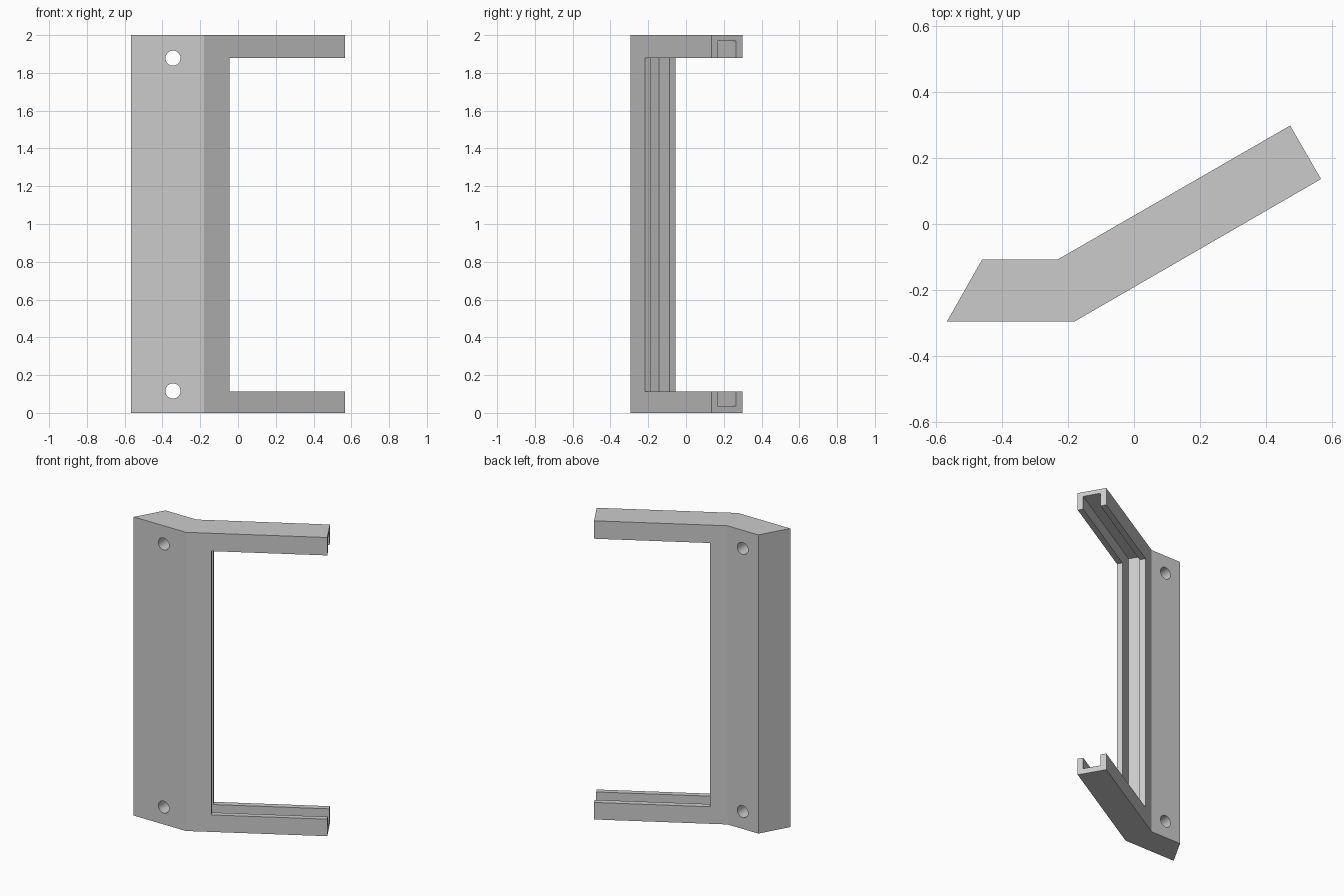
import bpy, bmesh, math
from mathutils import Matrix, Vector

cube = bpy.data.objects.get("Cube")
if cube:
    bpy.data.objects.remove(cube, do_unlink=True)

# One plain grey material
grey = bpy.data.materials.new("light_grey")
grey.use_nodes = True
colour = (0.6, 0.6, 0.6, 1)
grey.diffuse_color = colour
grey.node_tree.nodes["Principled BSDF"].inputs["Base Color"].default_value = colour

HEIGHT = 2.0
ANGLE = math.radians(30)
WALL = 0.187                                  # thickness of the angled arm
along = Vector((math.cos(ANGLE), math.sin(ANGLE), 0))
across = Vector((-math.sin(ANGLE), math.cos(ANGLE), 0))


def make_object(name, bm):
    bmesh.ops.recalc_face_normals(bm, faces=bm.faces)
    mesh = bpy.data.meshes.new(name)
    bm.to_mesh(mesh)
    bm.free()
    mesh.materials.append(grey)
    obj = bpy.data.objects.new(name, mesh)
    bpy.context.collection.objects.link(obj)
    return obj


def prism(name, points, bottom, top):
    bm = bmesh.new()
    face = bm.faces.new([bm.verts.new((p[0], p[1], bottom)) for p in points])
    side = bmesh.ops.extrude_face_region(bm, geom=[face])["geom"]
    verts = [v for v in side if isinstance(v, bmesh.types.BMVert)]
    bmesh.ops.translate(bm, verts=verts, vec=(0, 0, top - bottom))
    return make_object(name, bm)


def arm_box(name, start, s0, s1, v0, v1, bottom, top):
    """Box aligned with the angled arm, measured along and across it."""
    corners = [(s0, v0), (s1, v0), (s1, v1), (s0, v1)]
    return prism(name, [start + along * s + across * v for s, v in corners], bottom, top)


def cut(body, cutter):
    cutter.hide_render = True
    mod = body.modifiers.new(cutter.name, 'BOOLEAN')
    mod.operation = 'DIFFERENCE'
    mod.solver = 'EXACT'
    mod.object = cutter
    bpy.context.view_layer.objects.active = body
    bpy.ops.object.modifier_apply(modifier=mod.name)
    bpy.data.objects.remove(cutter, do_unlink=True)


# Bent bracket: mounting flange with an angled arm
tip = Vector((0.566, 0.136, 0))
back_tip = tip + across * WALL
bracket = prism("angled_bracket", [
    (-0.566, -0.295), (-0.18, -0.295), tip, back_tip,
    (-0.232, -0.108), (-0.46, -0.108)], 0, HEIGHT)

# Open window between the upper and lower rails
window_start = Vector((-0.045, -0.217, 0))
cut(bracket, arm_box("window_cutter", window_start, 0, 1, -0.2, 0.4, 0.114, 1.88))

# Panel slot running around the three inner sides of the window
cut(bracket, arm_box("slot_cutter", window_start, -0.112, 1, 0.036, 0.149, 0.037, 1.97))

# Screw holes through the flange
for z in (0.116, 1.878):
    bm = bmesh.new()
    bmesh.ops.create_cone(
        bm, cap_ends=True, segments=32, radius1=0.04, radius2=0.04, depth=1,
        matrix=Matrix.Translation((-0.344, -0.2, z)) @ Matrix.Rotation(math.pi / 2, 4, 'X'))
    cut(bracket, make_object("screw_hole_cutter", bm))

# Smooth holes, sharp edges elsewhere
bpy.ops.object.select_all(action='DESELECT')
bracket.select_set(True)
bpy.context.view_layer.objects.active = bracket
bpy.ops.object.shade_smooth_by_angle(angle=math.radians(25))
